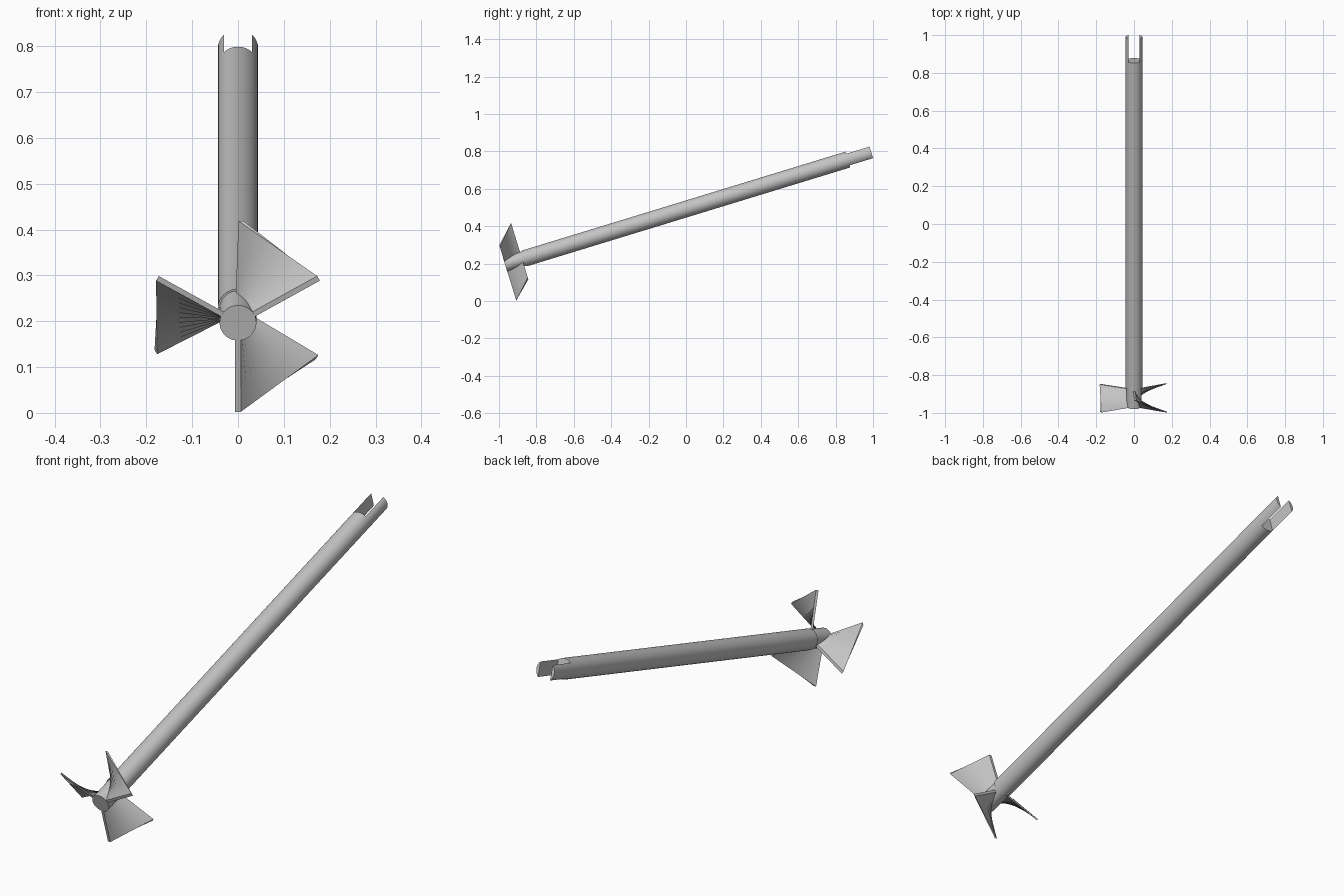
import bpy
import bmesh
from math import sin, cos, pi, radians, acos

if "Cube" in bpy.data.objects:
    bpy.data.objects.remove(bpy.data.objects["Cube"])

TILT = radians(17)        # slope of the shaft
MID_HEIGHT = 0.492        # height of the axis at y = 0
SHAFT_R, HUB_R, BLADE_R = 0.044, 0.04, 0.203
FRONT, SHOULDER, SLOT, BACK = -1.012, -0.903, 0.905, 1.036
PRONG_IN = 0.03           # inner face of the fork prongs

grey = bpy.data.materials.new("plain grey")
grey.use_nodes = True
grey.diffuse_color = (0.55, 0.55, 0.55, 1)
grey.node_tree.nodes["Principled BSDF"].inputs["Base Color"].default_value = grey.diffuse_color


def loft(name, ring_a, ring_b, start, end, steps=1):
    """Straight loft between two (x, z) outlines set at two places on the axis."""
    bm = bmesh.new()
    rings = []
    for i in range(steps + 1):
        t = i / steps
        rings.append([bm.verts.new((a[0] + (b[0] - a[0]) * t,
                                    start + (end - start) * t,
                                    a[1] + (b[1] - a[1]) * t))
                      for a, b in zip(ring_a, ring_b)])
    count = len(ring_a)
    for low, high in zip(rings, rings[1:]):
        for j in range(count):
            k = (j + 1) % count
            bm.faces.new((low[j], low[k], high[k], high[j]))
    bm.faces.new(rings[0])
    bm.faces.new(rings[-1])
    bmesh.ops.recalc_face_normals(bm, faces=bm.faces)
    mesh = bpy.data.meshes.new(name)
    bm.to_mesh(mesh)
    bm.free()
    mesh.materials.append(grey)
    obj = bpy.data.objects.new(name, mesh)
    bpy.context.collection.objects.link(obj)
    obj.location.z = MID_HEIGHT
    obj.rotation_euler.x = TILT
    bpy.ops.object.select_all(action='DESELECT')
    obj.select_set(True)
    bpy.context.view_layer.objects.active = obj
    bpy.ops.object.shade_smooth_by_angle(angle=radians(30))
    return obj


def arc(radius, start, end, count):
    return [(radius * cos(start + (end - start) * i / count),
             radius * sin(start + (end - start) * i / count)) for i in range(count + 1)]


def bar(angle, inner, outer, half):
    """Radial bar outline, turned about the axis."""
    c, s = cos(angle), sin(angle)
    corners = ((inner, -half), (outer, -half), (outer, half), (inner, half))
    return [(r * c - w * s, r * s + w * c) for r, w in corners]


# Shaft and the slimmer hub at its front end
circle = arc(SHAFT_R, 0, 2 * pi, 48)[:-1]
loft("shaft", circle, circle, SHOULDER, SLOT)
circle = arc(HUB_R, 0, 2 * pi, 48)[:-1]
loft("propeller_hub", circle, circle, FRONT, SHOULDER + 0.005)

# Fork prongs at the rear end
half_angle = acos(PRONG_IN / SHAFT_R)
for side, turn in (("left", 0), ("right", pi)):
    outline = arc(SHAFT_R, turn - half_angle, turn + half_angle, 12)
    loft("fork_prong_" + side, outline, outline, SLOT - 0.005, BACK)

# Three twisted propeller blades
for i in range(3):
    angle = radians(30 + 120 * i)
    loft("propeller_blade_%d" % (i + 1),
         bar(angle, 0.025, BLADE_R, 0.006),
         bar(angle + radians(58), 0.025, BLADE_R, 0.006),
         FRONT + 0.001, -0.916, steps=10)
